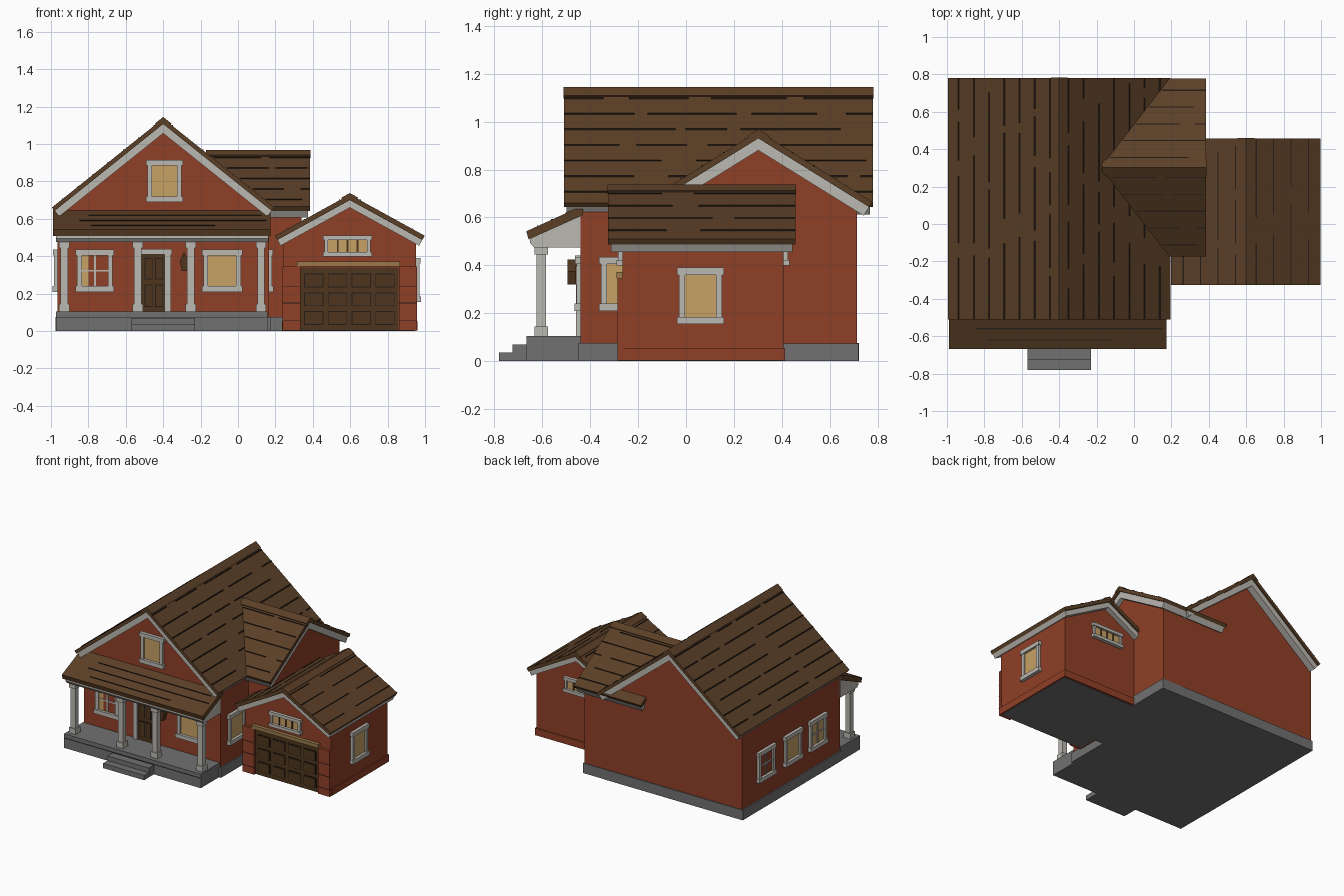
import bpy, bmesh, random
from mathutils import Vector

random.seed(4)
if "Cube" in bpy.data.objects:
    bpy.data.objects.remove(bpy.data.objects["Cube"])


def material(name, rgb):
    m = bpy.data.materials.new(name)
    m.use_nodes = True
    m.diffuse_color = (*rgb, 1)
    bsdf = next(n for n in m.node_tree.nodes if n.type == 'BSDF_PRINCIPLED')
    bsdf.inputs["Base Color"].default_value = (*rgb, 1)
    bsdf.inputs["Roughness"].default_value = 0.9
    return m


BRICK = material("brick_red", (0.28, 0.05, 0.02))
ROOF = material("roof_brown", (0.105, 0.05, 0.02))
TRIM = material("trim_white", (0.5, 0.48, 0.44))
STONE = material("stone_grey", (0.17, 0.165, 0.165))
GLASS = material("warm_glass", (0.57, 0.36, 0.13))
DOOR = material("door_brown", (0.075, 0.035, 0.012))
LINE = material("dark_seam", (0.018, 0.012, 0.008))
LINTEL = material("lintel_tan", (0.32, 0.19, 0.07))


def prism(name, pts, axis, a, b, mat):
    """Extrude a profile of (x or y, z) points along axis from a to b."""
    bm = bmesh.new()
    to3d = (lambda p: (a, *p)) if axis == 'x' else (lambda p: (p[0], a, p[1]))
    face = bm.faces.new([bm.verts.new(to3d(p)) for p in pts])
    out = bmesh.ops.extrude_face_region(bm, geom=[face])
    move = Vector((b - a, 0, 0) if axis == 'x' else (0, b - a, 0))
    bmesh.ops.translate(bm, vec=move, verts=[g for g in out['geom'] if isinstance(g, bmesh.types.BMVert)])
    bmesh.ops.recalc_face_normals(bm, faces=bm.faces)
    mesh = bpy.data.meshes.new(name)
    bm.to_mesh(mesh)
    bm.free()
    mesh.materials.append(mat)
    ob = bpy.data.objects.new(name, mesh)
    bpy.context.collection.objects.link(ob)
    return ob


def box(name, x0, x1, y0, y1, z0, z1, mat):
    return prism(name, [(x0, z0), (x1, z0), (x1, z1), (x0, z1)], 'y', y0, y1, mat)


def panel(name, wall, u0, u1, z0, z1, depth, mat, sink=0.005):
    """Box lying on a wall; wall = (axis of its normal, position, sign)."""
    axis, pos, s = wall
    d0, d1 = sorted((pos - s * sink, pos + s * depth))
    if axis == 'x':
        return box(name, d0, d1, u0, u1, z0, z1, mat)
    return box(name, u0, u1, d0, d1, z0, z1, mat)


def window(name, wall, u0, u1, z0, z1, bars=(0, 0), pane=GLASS, bar_mat=TRIM, f=0.03):
    panel(name + "_glass", wall, u0 + f / 2, u1 - f / 2, z0 + f / 2, z1 - f / 2, 0.006, pane)
    panel(name + "_left_jamb", wall, u0 + 0.005, u0 + f, z0, z1, 0.018, TRIM)
    panel(name + "_right_jamb", wall, u1 - f, u1 - 0.005, z0, z1, 0.018, TRIM)
    panel(name + "_head", wall, u0 - 0.003, u1 + 0.003, z1 - f, z1, 0.023, TRIM)
    panel(name + "_sill", wall, u0 - 0.003, u1 + 0.003, z0, z0 + f, 0.026, TRIM)
    for i in range(bars[0]):
        u = u0 + f + (u1 - u0 - 2 * f) * (i + 1) / (bars[0] + 1)
        panel(name + "_upright_bar", wall, u - 0.005, u + 0.005, z0 + f, z1 - f, 0.012, bar_mat)
    for i in range(bars[1]):
        z = z0 + f + (z1 - z0 - 2 * f) * (i + 1) / (bars[1] + 1)
        panel(name + "_cross_bar", wall, u0 + f, u1 - f, z - 0.005, z + 0.005, 0.012, bar_mat)


def gable_layer(c, w, zr, m, t0, t1):
    """Chevron section between depths t0 and t1, with eaves cut square to the slope."""
    def row(t):
        dx, dz = t * m / (1 + m * m), t / (1 + m * m)
        ze = zr - m * w - dz
        return [(c - w + dx, ze), (c, zr - t), (c + w - dx, ze)]
    return row(t0) + row(t1)[::-1]


def gable_roof(name, axis, c, w, zr, m, a, b, courses, ends, t=0.03, trim=0.08):
    prism(name, gable_layer(c, w, zr, m, 0, t), axis, a, b, ROOF)
    prism(name + "_trim", gable_layer(c, w, zr, m, t, trim), axis, a + 0.012, b - 0.012, TRIM)
    prism(name + "_ridge_cap", gable_layer(c, 0.045, zr + 0.008, m, 0, 0.02), axis, a - 0.002, b + 0.002, ROOF)
    # broken seams between the roof boards
    for side in (-1, 1):
        for i in range(courses):
            d = w * (i + 0.6) / (courses + 0.3)
            u, z = c + side * d, zr - m * d
            lo = max(a, ends(d, side))
            while lo < b - 0.05:
                hi = min(b, lo + random.uniform(0.15, 0.5))
                sec = [(u - 0.003, z - 0.004), (u + 0.003, z - 0.004), (u + 0.003, z + 0.003), (u - 0.003, z + 0.003)]
                prism(name + "_seam", sec, axis, lo, hi, LINE)
                lo = hi + random.uniform(0.03, 0.15)


def gable_walls(name, axis, c, w, z0, zr, m, a, b):
    ze = zr - m * w
    prism(name, [(c - w, z0), (c + w, z0), (c + w, ze), (c, zr), (c - w, ze)], axis, a, b, BRICK)


# Foundation, porch floor and steps
box("foundation", -0.975, 0.175, -0.45, 0.722, 0, 0.075, STONE)
box("wing_foundation", 0.1, 0.348, -0.12, 0.72, 0, 0.074, STONE)
box("porch_floor", -0.973, 0.158, -0.665, -0.435, 0, 0.105, STONE)
box("upper_step", -0.57, -0.23, -0.725, -0.66, 0, 0.07, STONE)
box("lower_step", -0.57, -0.23, -0.78, -0.66, 0, 0.035, STONE)
box("porch_floor_seam", -0.973, 0.158, -0.667, -0.66, 0.072, 0.076, LINE)
box("garage_floor", 0.25, 0.95, -0.26, 0.4, 0, 0.01, STONE)

# Walls
gable_walls("main_walls", 'y', -0.4, 0.565, 0.07, 1.08, 0.8, -0.44, 0.715)
gable_walls("wing_walls", 'x', 0.302, 0.412, 0.07, 0.91, 0.62, 0, 0.34)
gable_walls("garage_walls", 'y', 0.598, 0.355, 0.005, 0.685, 0.55, -0.265, 0.407)
box("garage_plinth", 0.236, 0.96, -0.262, 0.414, 0.003, 0.055, BRICK)

# Roofs; wing seams start where the wing leaves the main slope
gable_roof("main_roof", 'y', -0.4, 0.595, 1.137, 0.8, -0.51, 0.78, 7, lambda d, s: -1)
gable_roof("wing_roof", 'x', 0.302, 0.476, 0.96, 0.62, -0.17, 0.385, 5, lambda d, s: -0.17 + 0.775 * d)
gable_roof("garage_roof", 'y', 0.598, 0.4, 0.73, 0.55, -0.325, 0.457, 4, lambda d, s: -1, trim=0.07)

# Porch roof, beam and posts
prism("porch_roof", [(-0.667, 0.542), (-0.43, 0.65), (-0.43, 0.61), (-0.657, 0.508)], 'x', -0.99, 0.175, ROOF)
prism("porch_beam", [(-0.635, 0.475), (-0.435, 0.475), (-0.435, 0.612), (-0.652, 0.515), (-0.652, 0.495)],
      'x', -0.972, 0.163, TRIM)
for k in range(3):
    y = -0.62 + 0.06 * k
    z = 0.542 + (y + 0.667) * 0.456
    box("porch_roof_seam", -0.98 + 0.2 * random.random(), 0.165 - 0.3 * random.random(),
        y - 0.003, y + 0.003, z - 0.005, z + 0.003, LINE)
for x in (-0.928, -0.535, -0.252, 0.123):
    box("porch_post", x - 0.02, x + 0.02, -0.625, -0.585, 0.1, 0.48, TRIM)
    box("post_base", x - 0.028, x + 0.028, -0.633, -0.577, 0.1, 0.145, TRIM)
    box("post_cap", x - 0.028, x + 0.028, -0.633, -0.577, 0.445, 0.48, TRIM)

# Windows
FRONT, LEFT, RIGHT = ('y', -0.44, -1), ('x', -0.965, -1), ('x', 0.165, 1)
window("porch_window_a", FRONT, -0.865, -0.665, 0.21, 0.435, (1, 1), BRICK)
panel("window_curtain", FRONT, -0.835, -0.8, 0.24, 0.405, 0.008, GLASS)
window("porch_window_b", FRONT, -0.19, 0.02, 0.21, 0.435)
window("attic_window", FRONT, -0.49, -0.297, 0.69, 0.915)
window("side_window", RIGHT, -0.36, -0.16, 0.21, 0.435)
for n, (y, pane) in enumerate(((0.443, BRICK), (0.128, GLASS), (-0.165, GLASS))):
    window("far_side_window", LEFT, y - 0.1, y + 0.1, 0.21, 0.435, (1, 1) if n != 1 else (0, 0), pane)
G_FRONT, G_BACK, G_RIGHT = ('y', -0.265, -1), ('y', 0.407, 1), ('x', 0.953, 1)
window("garage_side_window", G_RIGHT, -0.035, 0.155, 0.155, 0.39)
for wall in (G_FRONT, G_BACK):
    window("garage_gable_window", wall, 0.458, 0.714, 0.4, 0.51, (3, 0), GLASS, DOOR, 0.023)

# Front door and wall lantern
panel("front_door", FRONT, -0.515, -0.385, 0.105, 0.415, 0.008, DOOR)
for z0, z1 in ((0.13, 0.25), (0.275, 0.39)):
    for u in (-0.478, -0.422):
        panel("door_panel_rim", FRONT, u - 0.022, u + 0.022, z0, z1, 0.01, LINE)
        panel("door_panel", FRONT, u - 0.017, u + 0.017, z0 + 0.005, z1 - 0.005, 0.013, DOOR)
for u in (-0.53, -0.375):
    panel("door_jamb", FRONT, u - 0.017, u + 0.017, 0.105, 0.435, 0.02, TRIM)
panel("door_head", FRONT, -0.555, -0.352, 0.41, 0.44, 0.024, TRIM)
panel("lantern_arm", FRONT, -0.294, -0.282, 0.395, 0.407, 0.04, DOOR)
prism("lantern", [(-0.3, 0.32), (-0.276, 0.32), (-0.265, 0.375), (-0.288, 0.425), (-0.311, 0.375)],
      'y', -0.495, -0.46, DOOR)

# Garage door with panels, lintel and piers
panel("garage_door", G_FRONT, 0.335, 0.857, 0.004, 0.34, 0.006, DOOR)
for col in range(4):
    for row in range(3):
        u, z = 0.405 + 0.127 * col, 0.07 + 0.1 * row
        panel("garage_panel_rim", G_FRONT, u - 0.052, u + 0.052, z - 0.037, z + 0.037, 0.009, LINE)
        panel("garage_panel", G_FRONT, u - 0.047, u + 0.047, z - 0.032, z + 0.032, 0.013, DOOR)
panel("garage_lintel", G_FRONT, 0.315, 0.865, 0.345, 0.372, 0.026, LINTEL)
for u0, u1 in ((0.238, 0.333), (0.86, 0.957)):
    panel("garage_pier", G_FRONT, u0, u1, 0.003, 0.345, 0.02, BRICK)
    for z in (0.055, 0.15, 0.24):
        panel("pier_seam", G_FRONT, u0, u1, z - 0.002, z + 0.002, 0.0215, LINE)
